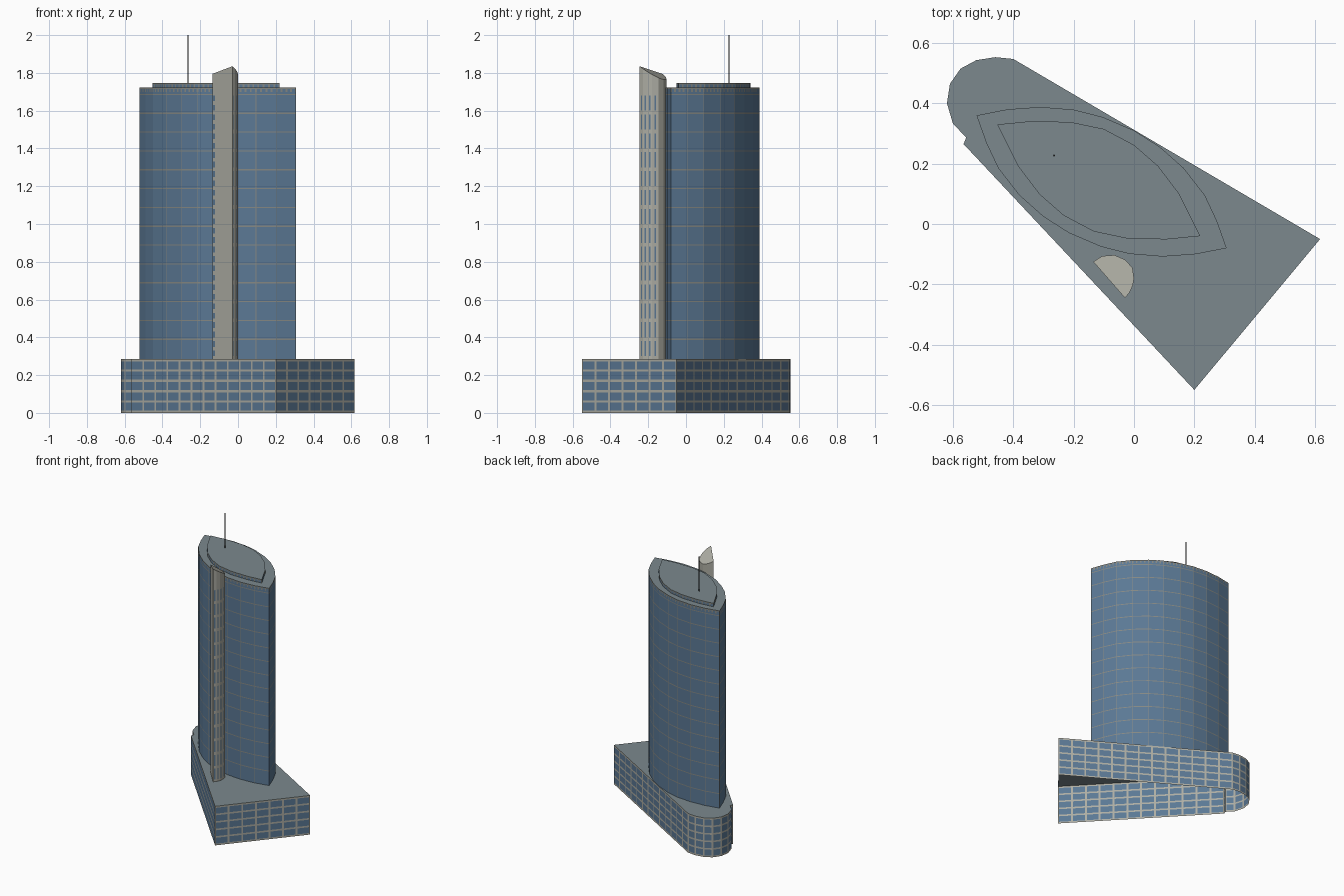
import bpy, bmesh, math
from mathutils import Vector

if "Cube" in bpy.data.objects:
    bpy.data.objects.remove(bpy.data.objects["Cube"])


def material(name, rgb):
    m = bpy.data.materials.new(name)
    m.diffuse_color = (*rgb, 1)
    m.use_nodes = True
    m.node_tree.nodes["Principled BSDF"].inputs["Base Color"].default_value = m.diffuse_color
    return m


GLASS = material("blue_glass", (0.105, 0.19, 0.30))
FRAME = material("pale_stone", (0.42, 0.42, 0.37))
ROOF = material("grey_roof", (0.20, 0.25, 0.27))
TRIM = material("dull_frame", (0.24, 0.25, 0.23))
DARK = material("dark_metal", (0.02, 0.02, 0.02))


def panels(pitch, w):
    """Cut positions and frame test for evenly spaced mullions on one wall."""
    def cuts(i, length):
        n = max(1, round(length / pitch))
        step = length / n
        return [k * step + s * w / 2 for k in range(n + 1) for s in (-1, 1)]

    def is_frame(length, u):
        step = length / max(1, round(length / pitch))
        return abs(u - round(u / step) * step) < w / 2
    return cuts, is_frame


def facade(name, outline, zs, cuts, rule, frame, roof=ROOF, top=None):
    """Open-bottomed walls cut into cells, coloured by rule, with a roof."""
    area = sum(a[0] * b[1] - b[0] * a[1] for a, b in zip(outline, outline[1:] + outline[:1]))
    pts = [Vector(p) for p in (outline if area > 0 else outline[::-1])]
    cols = []                                   # (position, wall index, offset, wall length)
    for i, a in enumerate(pts):
        d = pts[(i + 1) % len(pts)] - a
        L = d.length
        us = [0] + sorted(u for u in cuts(i, L) if 1e-4 < u < L - 1e-4)
        cols += [(a + d * (u / L), i, u, L) for u in us]
    zs = sorted(set(round(z, 4) for z in zs))
    bm = bmesh.new()
    grid = [[bm.verts.new((c[0].x, c[0].y, z)) for z in zs] for c in cols]
    n = len(cols)
    for k, (p, i, u, L) in enumerate(cols):
        nxt = cols[(k + 1) % n]
        mid = (u + (nxt[2] if nxt[1] == i and nxt[2] > u else L)) / 2
        A, B = grid[k], grid[(k + 1) % n]
        for j in range(len(zs) - 1):
            f = bm.faces.new((A[j], B[j], B[j + 1], A[j + 1]))
            f.material_index = int(rule(i, L, mid, (zs[j] + zs[j + 1]) / 2))
    bm.faces.new([g[-1] for g in grid]).material_index = 2
    if top:                                     # slanted roof plane
        for g in grid:
            g[-1].co.z = top(g[-1].co.x, g[-1].co.y)
    me = bpy.data.meshes.new(name)
    bm.to_mesh(me)
    bm.free()
    for m in (GLASS, frame, roof):
        me.materials.append(m)
    ob = bpy.data.objects.new(name, me)
    bpy.context.collection.objects.link(ob)
    return ob


def lens(arc):
    """Pointed oval: one arc plus its half-turn copy about the centre."""
    cx, cy = arc[0][0] + arc[-1][0], arc[0][1] + arc[-1][1]
    return arc[:-1] + [(cx - x, cy - y) for x, y in arc[:-1]]


def floor_lines(levels, w):
    return [z + s * w / 2 for z in levels for s in (-1, 1)]


def on_line(z, levels, w):
    return any(abs(z - l) < w / 2 for l in levels)


# podium: wedge with a rounded end and a gridded curtain wall
podium = [(-0.565, 0.265), (0.2, -0.55), (0.617, -0.05), (-0.40, 0.547), (-0.46, 0.553),
          (-0.523, 0.543), (-0.575, 0.515), (-0.61, 0.465), (-0.62, 0.40), (-0.60, 0.332),
          (-0.556, 0.287)]
P_TOP = 0.285
rows = [0.006 + k * 0.0546 for k in range(6)]
cuts, mull = panels(0.09, 0.013)
facade("podium", podium, [0, P_TOP] + [z for z in floor_lines(rows, 0.012) if 0 < z < P_TOP],
       cuts, lambda i, L, u, z: mull(L, u) or on_line(z, rows, 0.012), FRAME)

# tower: pointed oval shaft with thin floor lines
tower = lens([(-0.522, 0.36), (-0.42, 0.38), (-0.31, 0.388), (-0.20, 0.379), (-0.105, 0.355),
              (0, 0.31), (0.085, 0.256), (0.165, 0.185), (0.235, 0.095), (0.275, 0.01),
              (0.307, -0.08)])
floors = [0.39 + 0.0997 * k for k in range(14)]
cuts, mull_t = panels(0.11, 0.004)
facade("tower", tower, [P_TOP, 1.70] + floor_lines(floors, 0.006), cuts,
       lambda i, L, u, z: mull_t(L, u) or on_line(z, floors, 0.006), TRIM)

# cornice: close-set small windows below the tower roof
cuts, mull_c = panels(0.025, 0.010)
facade("tower_cornice", tower, [1.70, 1.714, 1.722], cuts,
       lambda i, L, u, z: z > 1.714 or mull_c(L, u), TRIM)

# penthouse: smaller oval set back on the roof
pent = lens([(-0.453, 0.33), (-0.34, 0.341), (-0.21, 0.338), (-0.10, 0.315), (0, 0.262),
             (0.08, 0.192), (0.15, 0.10), (0.22, -0.04)])
cuts, mull_p = panels(0.028, 0.010)
facade("penthouse", pent, [1.722, 1.739, 1.747], cuts,
       lambda i, L, u, z: z > 1.739 or mull_p(L, u), TRIM)

# stair fin: half-round shaft with slit windows and a slanted top
fin = [(-0.135, -0.125), (-0.03, -0.245), (-0.015, -0.228), (-0.004, -0.204), (0, -0.18),
       (-0.005, -0.145), (-0.03, -0.118), (-0.065, -0.103), (-0.105, -0.106)]


def fin_cuts(i, L):
    return [0.003, 0.021] if i == 0 else [L / 2 - 0.004, L / 2 + 0.004]


def fin_rule(i, L, u, z):
    k = math.floor((z - 0.30) / 0.05)
    gap = (z - 0.30) - k * 0.05 > 0.03
    if not 0.30 < z < 1.68:
        return True
    if i == 0:
        return gap or not 0.003 < u < 0.021
    return i > 4 or abs(u - L / 2) > 0.004 or (gap and k % 2 == 1)


fin_z = [P_TOP, 1.70, 1.74] + [0.30 + 0.05 * k + d for k in range(28) for d in (0, 0.03)]
facade("stair_fin", fin, fin_z, fin_cuts, fin_rule, FRAME, FRAME,
       lambda x, y: 1.795 - 0.252 * (x + 0.135) - 0.554 * (y + 0.125))

# antenna mast
bpy.ops.mesh.primitive_cylinder_add(vertices=8, radius=0.003, depth=0.255,
                                    location=(-0.265, 0.227, 1.8725))
mast = bpy.context.object
mast.name = "antenna"
mast.data.materials.append(DARK)
